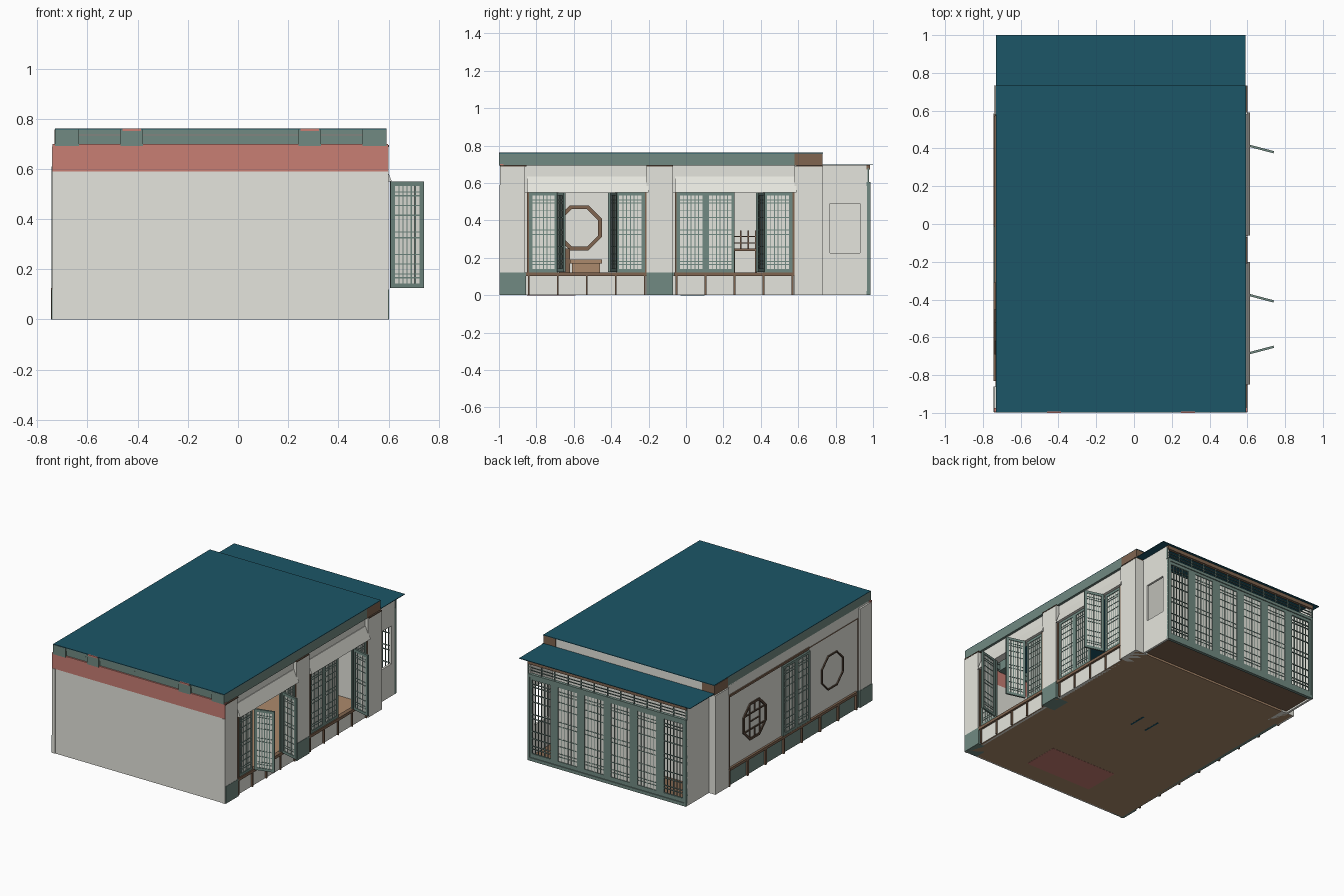
import bpy, bmesh
from math import pi, cos, sin
from mathutils import Vector, Matrix

if "Cube" in bpy.data.objects:
    bpy.data.objects.remove(bpy.data.objects["Cube"], do_unlink=True)


def srgb(*c):
    return tuple(((v / 255 + 0.055) / 1.055) ** 2.4 for v in c) + (1,)


def material(name, *c):
    m = bpy.data.materials.new(name)
    m.use_nodes = True
    col = srgb(*c)
    m.diffuse_color = col
    m.node_tree.nodes["Principled BSDF"].inputs["Base Color"].default_value = col
    return m


WALL = material("plaster", 229, 229, 221)
GREEN = material("grey green", 113, 138, 130)
RED = material("faded red", 200, 126, 116)
TEAL = material("roof teal", 28, 86, 103)
BROWN = material("wood brown", 128, 101, 80)
DARK = material("dark wood", 92, 74, 60)
TAN = material("floor tan", 172, 138, 108)


def finish(name, bm, mat):
    bmesh.ops.recalc_face_normals(bm, faces=bm.faces)
    me = bpy.data.meshes.new(name)
    bm.to_mesh(me)
    bm.free()
    me.materials.append(mat)
    ob = bpy.data.objects.new(name, me)
    bpy.context.collection.objects.link(ob)
    return ob


def add_box(bm, x0, x1, y0, y1, z0, z1):
    size = Matrix.Diagonal((x1 - x0, y1 - y0, z1 - z0, 1))
    mid = Matrix.Translation(((x0 + x1) / 2, (y0 + y1) / 2, (z0 + z1) / 2))
    bmesh.ops.create_cube(bm, size=1, matrix=mid @ size)


def boxes(name, mat, *items):
    bm = bmesh.new()
    for b in items:
        add_box(bm, *b)
    return finish(name, bm, mat)


def lattice(name, start, end, z0, z1, rim=0.018, cols=5, pane=True,
            rows=(.06, .1, .2, .3, .47, .53, .7, .8, .9, .94)):
    """Framed grille standing between two plan points, with an optional paper pane."""
    a, b = Vector(start), Vector(end)
    w, h, bar = (b - a).length, z1 - z0, 0.0022
    d = (b - a).normalized()
    turn = Matrix(((d.x, -d.y, 0, a.x), (d.y, d.x, 0, a.y), (0, 0, 1, z0), (0, 0, 0, 1)))
    bm = bmesh.new()
    for x0, x1, y0, y1 in ((0, rim, 0, h), (w - rim, w, 0, h), (rim, w - rim, 0, rim), (rim, w - rim, h - rim, h)):
        add_box(bm, x0, x1, -.006, .006, y0, y1)
    for i in range(1, cols + 1):
        x = rim + (w - 2 * rim) * i / (cols + 1)
        add_box(bm, x - bar, x + bar, -.003, .003, rim, h - rim)
    for r in rows:
        z = rim + (h - 2 * rim) * r
        add_box(bm, rim, w - rim, -.004, .004, z - bar, z + bar)
    bm.transform(turn)
    finish(name, bm, GREEN)
    if pane:
        sheet = boxes(name + "_pane", WALL, (rim, w - rim, -.001, .001, rim, h - rim))
        sheet.data.transform(turn)


def octagon_ring(name, x0, x1, y, z, r, thick, mat):
    bm = bmesh.new()
    rings = []
    for x in (x0, x1):
        for rad in (r, r - thick):
            rings.append([bm.verts.new((x, y + rad * cos(pi / 8 + i * pi / 4), z + rad * sin(pi / 8 + i * pi / 4)))
                          for i in range(8)])
    for p, q in ((0, 1), (1, 3), (3, 2), (2, 0)):
        for i in range(8):
            j = (i + 1) % 8
            bm.faces.new((rings[p][i], rings[p][j], rings[q][j], rings[q][i]))
    finish(name, bm, mat)


# Floors and rug
boxes("main_floor", TAN, (-.728, .584, -.985, .728, 0, .02))
boxes("rear_room_floor", BROWN, (-.675, .52, .73, .966, .012, .025))
boxes("rug", RED, (-.33, .19, -.85, -.59, -.001, .024))
boxes("floor_slots", TEAL, (-.006, .006, -.03, .1, -.001, .023), (-.126, -.114, -.03, .1, -.001, .023))

# Roofs
boxes("main_roof", TEAL, (-.73, .592, -.997, .732, .758, .762))
boxes("rear_roof", TEAL, (-.73, .59, .73, 1, .698, .702))

# Front wall and its painted band
boxes("front_wall", WALL, (-.74, .598, -.995, -.975, 0, .59))
boxes("front_band", RED, (-.74, .598, -.995, -.975, .59, .70))
boxes("front_corner_strips", WALL, (-.74, -.715, -.998, -.99, 0, .59), (.575, .598, -.998, -.99, 0, .59))

# Roof beams: long side beams, short inner stubs and the front fascia
boxes("front_beam", GREEN, (-.635, .5, -.985, -.96, .70, .733), (-.635, .5, -.992, -.96, .737, .758))
boxes("side_beams", GREEN, *[(x, x + .096, -.999, .58, .692, .758) for x in (-.73, .496)])
boxes("inner_beam_stubs", GREEN, *[(x, x + .09, -.999, -.9, .692, .757) for x in (-.468, .241)])
boxes("inner_stub_caps", RED, *[(x, x + .074, -1, -.992, .752, .762) for x in (-.46, .249)])
boxes("rear_beam_ends", BROWN, (.496, .592, .58, .73, .692, .758), (-.732, -.634, .58, .73, .692, .758))

# Rear main wall
boxes("rear_wall", WALL, (-.72, .58, .71, .728, .02, .758))

# Corner and middle posts of the plan
boxes("pillars", WALL, (.5, .6, -.994, -.86, .12, .69), (.5, .6, -.21, -.07, .12, .69),
      (.5, .6, .58, .732, .0, .69), (-.742, -.64, -.994, -.86, .12, .69), (-.74, -.64, .58, .732, 0, .69))
boxes("pillar_bases", GREEN, (.5, .602, -.994, -.855, 0, .12), (.5, .602, -.21, -.07, 0, .12),
      (-.744, -.64, -.994, -.86, 0, .12))
boxes("pillar_caps", DARK, *[(.5, .602, y, y + .14, .688, .695) for y in (-.994, -.21, .59)])

# Right side: two window bays
for n, (y0, y1) in enumerate(((-.85, -.21), (-.06, .58))):
    tag = "front_bay_" if n == 0 else "rear_bay_"
    boxes(tag + "wall", WALL, (.56, .575, y0 - .01, y1, .55, .70), (.56, .585, y0 - .01, y1, 0, .105))
    step = (y1 - y0 - .02) / 4
    trim = [(.57, .6, y0 - .005, y1 + .005, .102, .122),
            (.57, .6, y0, y0 + .01, .12, .55), (.57, .6, y1 - .01, y1, .12, .55)]
    trim += [(.58, .596, y0 + .005 + i * step, y0 + .014 + i * step, 0, .105) for i in range(5)]
    boxes(tag + "trim", BROWN, *trim)
    # Sloping hood over the opening
    hood = boxes(tag + "hood", WALL, (.575, .613, y0, y1 + .01, .55, .635))
    for v in hood.data.vertices:
        if v.co.z > .6 and v.co.x > .6:
            v.co.x = .579
    # Fixed and swung grilles
    hinge = [y0 + .01 + i * step for i in range(5)]
    for i in ((0, 3) if n == 0 else (0, 1, 3)):
        lattice(tag + "grille", (.587, hinge[i]), (.587, hinge[i + 1]), .122, .55)
    for y, lean in (((hinge[1], .035), (hinge[3], -.035)) if n == 0 else ((hinge[3], -.035),)):
        lattice(tag + "open_grille", (.607, y), (.74, y + lean), .125, .55)

# Left side wall with skirting, sill and frame
boxes("left_wall", WALL, (-.73, -.71, -.97, .7, .12, .70))
boxes("left_skirting", GREEN, (-.732, -.71, -.86, .58, 0, .12))
boxes("left_trim", BROWN, (-.745, -.72, -.83, .57, .107, .125),
      (-.738, -.72, -.31, .57, .618, .632), (-.734, -.72, -.85, -.31, .622, .626),
      (-.738, -.72, .568, .575, .12, .63), (-.734, -.72, -.855, -.85, .12, .626),
      *[(-.745, -.72, y / 100, y / 100 + .014, 0, .11) for y in range(-83, 58, 20)])
for y in (-.01, -.16):
    lattice("left_door_grille", (-.738, y), (-.738, y - .15), .125, .61)

# Octagonal windows on the left side
octagon_ring("front_octagon_frame", -.738, -.72, -.57, .37, .13, .01, DARK)
octagon_ring("inner_octagon_frame", -.715, -.69, -.57, .36, .13, .022, BROWN)
octagon_ring("rear_octagon_frame", -.738, -.72, .29, .36, .14, .016, DARK)
bars = [(-.738, -.725, .29 + d - .004, .29 + d + .004, .25, .47) for d in (-.055, .055)]
bars += [(-.738, -.725, .18, .40, .36 + d - .004, .36 + d + .004) for d in (-.055, .055)]
bars += [(-.738, -.725, .286, .294, .24, .305), (-.738, -.725, .286, .294, .415, .48),
         (-.738, -.725, .235, .345, .357, .363)]
boxes("octagon_grille", DARK, *bars)

# Rear room: side walls, one with a window opening
boxes("rear_room_walls", WALL, (-.69, -.675, .72, .975, 0, .697),
      (.52, .535, .72, .77, 0, .697), (.52, .535, .93, .975, 0, .697),
      (.52, .535, .77, .93, 0, .225), (.52, .535, .77, .93, .49, .697))

# Rear screen: six grilles with a transom, the outer two without panes
width = 1.225 / 6
for i in range(6):
    x = -.69 + i * width
    lattice("rear_grille", (x, .975), (x + width, .975), .02, .595, rim=.03, pane=0 < i < 5)
boxes("rear_screen_frame", GREEN, (-.69, .535, .965, .987, 0, .022), (-.69, .535, .965, .987, .585, .605),
      (-.69, -.675, .965, .987, 0, .6), (.52, .535, .965, .987, 0, .6))
transom = [(-.69, .535, .972, .978, z, z + .005) for z in (.625, .645)]
transom += [(-.69 + i * width / 2 - .003, -.69 + i * width / 2 + .003, .971, .979, .6, .68) for i in range(13)]
boxes("transom_bars", GREEN, *transom)
boxes("transom_rail", BROWN, (-.69, .535, .965, .985, .672, .697))

# Furniture inside
boxes("partition", WALL, (-.71, -.3, -.36, -.345, .02, .7))
boxes("table", TAN, (-.3, .1, -.62, -.45, .17, .19), (-.28, -.25, -.61, -.46, .02, .17), (.05, .08, -.61, -.46, .02, .17))
boxes("cabinet", BROWN, (-.7, -.55, -.68, -.62, .02, .25))
chair = [(-.2, -.05, .25, .38, .235, .25), (-.2, -.19, .25, .38, .275, .282), (-.2, -.19, .25, .38, .31, .317)]
chair += [(-.2, -.19, y, y + .006, .25, .345) for y in (.25, .29, .33, .37)]
chair += [(x, x + .012, y, y + .012, .02, .24) for x in (-.2, -.062) for y in (.25, .368)]
boxes("chair", BROWN, *chair)
